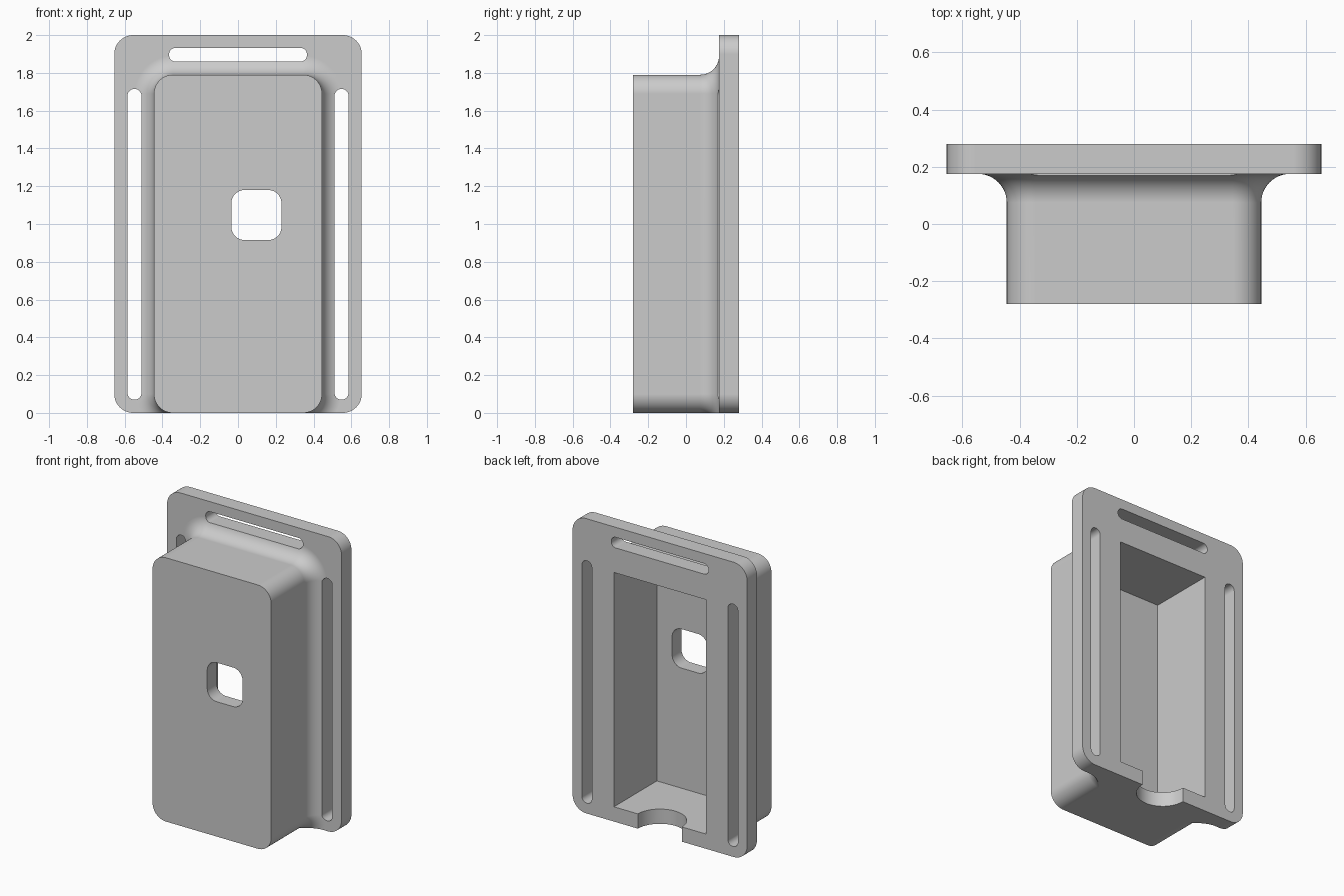
import bpy, bmesh
from math import sin, cos, asin, pi

cube = bpy.data.objects.get("Cube")
if cube:
    bpy.data.objects.remove(cube, do_unlink=True)

grey = bpy.data.materials.new("light grey plastic")
grey.use_nodes = True
grey.diffuse_color = (0.6, 0.6, 0.6, 1)
grey.node_tree.nodes["Principled BSDF"].inputs["Base Color"].default_value = (0.6, 0.6, 0.6, 1)

BACK, FRONT, SEAM = 0.28, -0.28, 0.175    # depth of back face, front face, flange front
WALL = 0.1


def arc(cx, cz, r, a0, a1, n=12):
    return [(cx + r * cos(a0 + (a1 - a0) * i / n),
             cz + r * sin(a0 + (a1 - a0) * i / n)) for i in range(n + 1)]


def rounded(x0, x1, z0, z1, r, dip=pi / 2):
    """Rounded rectangle in x, z; dip limits how far the lower corners turn."""
    return (arc(x1 - r, z0 + r, r, -dip, 0) + arc(x1 - r, z1 - r, r, 0, pi / 2)
            + arc(x0 + r, z1 - r, r, pi / 2, pi) + arc(x0 + r, z0 + r, r, pi, pi + dip))


def loft(name, rings):
    """Closed solid through (y, outline) rings."""
    bm = bmesh.new()
    loops = [[bm.verts.new((x, y, z)) for x, z in pts] for y, pts in rings]
    n = len(loops[0])
    for a, b in zip(loops, loops[1:]):
        for i in range(n):
            j = (i + 1) % n
            bm.faces.new((a[i], a[j], b[j], b[i]))
    bm.faces.new(loops[0])
    bm.faces.new(loops[-1])
    bmesh.ops.recalc_face_normals(bm, faces=bm.faces)
    mesh = bpy.data.meshes.new(name)
    bm.to_mesh(mesh)
    bm.free()
    mesh.materials.append(grey)
    obj = bpy.data.objects.new(name, mesh)
    bpy.context.collection.objects.link(obj)
    return obj


def prism(name, y0, y1, outline):
    return loft(name, [(y0, outline), (y1, outline)])


def combine(target, other, operation):
    bpy.context.view_layer.objects.active = target
    mod = target.modifiers.new(operation.title(), 'BOOLEAN')
    mod.operation, mod.solver, mod.object = operation, 'EXACT', other
    bpy.ops.object.modifier_apply(modifier=mod.name)
    bpy.data.objects.remove(other, do_unlink=True)


# Box with a concave fillet flaring into the flange, trimmed flat at the bottom
def box_ring(d):
    r = 0.1 + d
    return rounded(-0.445 - d, 0.445 + d, -d, 1.79 + d, r, asin(0.1 / r))


R = 0.1
rings = [(FRONT, box_ring(0))]
for i in range(13):
    t = pi / 2 * i / 12
    rings.append((SEAM - R + R * sin(t), box_ring(R * (1 - cos(t)))))
rings.append((SEAM + 0.03, box_ring(R)))
housing = loft("housing", rings)

# Back flange
flange = prism("flange", SEAM, BACK, rounded(-0.655, 0.655, 0, 2, 0.1))
combine(housing, flange, 'UNION')

# Open cavity from the back
cavity = prism("cavity_cutter", FRONT + WALL, BACK + 0.1,
               [(-0.345, 0.1), (0.345, 0.1), (0.345, 1.69), (-0.345, 1.69)])
combine(housing, cavity, 'DIFFERENCE')

# Front window and strap slots
combine(housing, prism("window_cutter", FRONT - 0.1, FRONT + 0.2,
                       rounded(-0.035, 0.23, 0.915, 1.18, 0.07)), 'DIFFERENCE')
for x in (-0.548, 0.548):
    combine(housing, prism("side_slot_cutter", -0.1, BACK + 0.1,
                           rounded(x - 0.037, x + 0.037, 0.07, 1.715, 0.0365)), 'DIFFERENCE')
combine(housing, prism("top_slot_cutter", -0.1, BACK + 0.1,
                       rounded(-0.365, 0.365, 1.86, 1.932, 0.034)), 'DIFFERENCE')

# Half-round cable notch through the floor
bpy.ops.mesh.primitive_cylinder_add(vertices=64, radius=0.165, depth=0.4, location=(0, BACK, 0))
notch = bpy.context.object
notch.data.materials.append(grey)
combine(housing, notch, 'DIFFERENCE')

# Smooth rounded parts, flat large faces
bpy.ops.object.select_all(action='DESELECT')
housing.select_set(True)
bpy.context.view_layer.objects.active = housing
bpy.ops.object.shade_smooth_by_angle(angle=pi / 6)
weighted = housing.modifiers.new("Weighted normals", 'WEIGHTED_NORMAL')
weighted.keep_sharp = True
